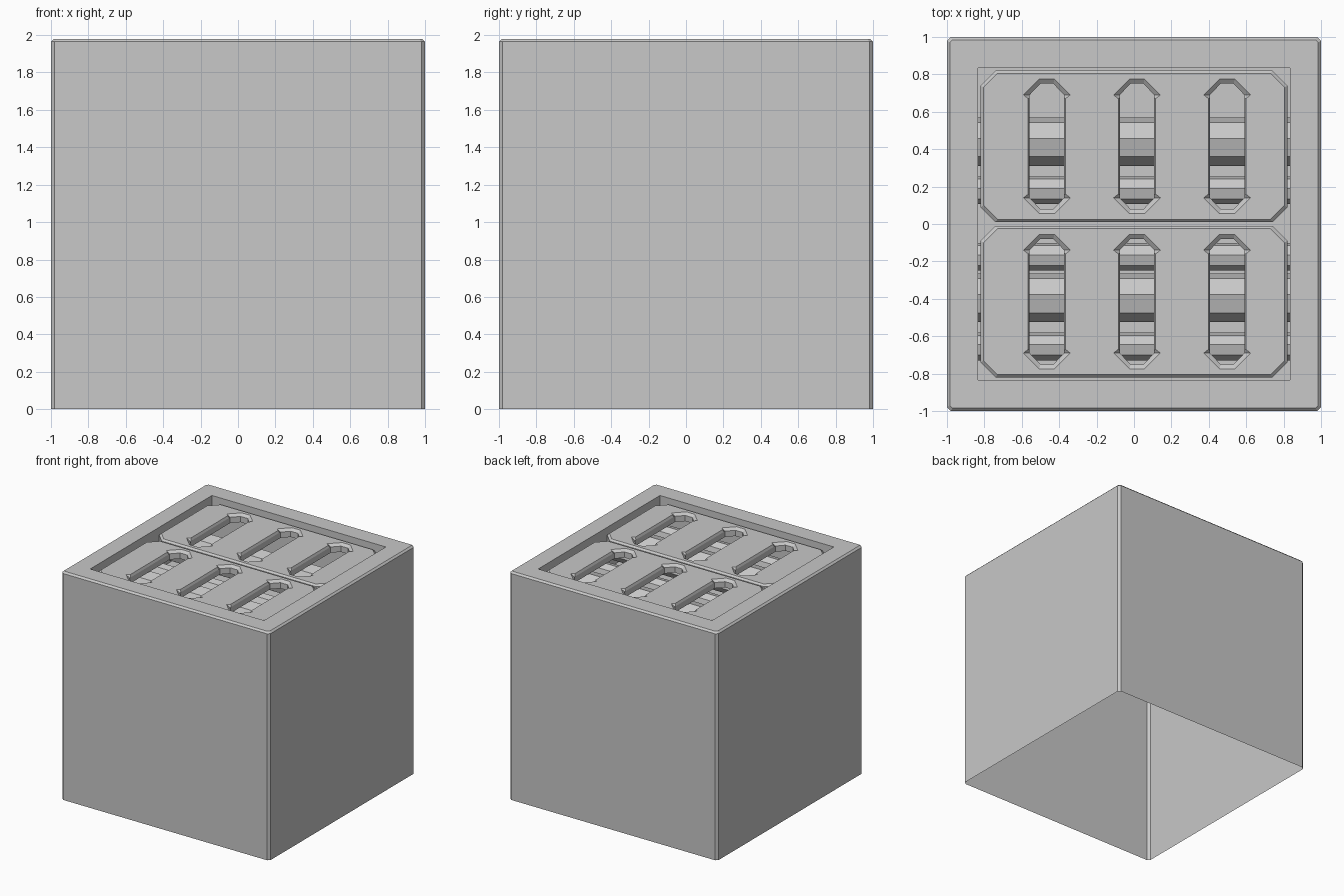
import bpy, bmesh, math

cube = bpy.data.objects.get("Cube")
if cube:
    bpy.data.objects.remove(cube, do_unlink=True)

grey = bpy.data.materials.new("light_grey")
grey.use_nodes = True
tone = (0.58, 0.58, 0.58, 1)
grey.diffuse_color = tone
grey.node_tree.nodes["Principled BSDF"].inputs["Base Color"].default_value = tone


def finish(name, bm):
    bmesh.ops.remove_doubles(bm, verts=bm.verts, dist=1e-5)
    mesh = bpy.data.meshes.new(name)
    bm.to_mesh(mesh)
    bm.free()
    mesh.materials.append(grey)
    obj = bpy.data.objects.new(name, mesh)
    bpy.context.collection.objects.link(obj)
    return obj


def loft(bm, rings, cap_start=False, cap_end=False):
    """Skin a stack of equal rings, each a list of 3D points."""
    rows = [[bm.verts.new(p) for p in ring] for ring in rings]
    n = len(rows[0])
    for a, b in zip(rows, rows[1:]):
        for i in range(n):
            j = (i + 1) % n
            bm.faces.new((a[i], a[j], b[j], b[i]))
    if cap_start:
        bm.faces.new(rows[0][::-1])
    if cap_end:
        bm.faces.new(rows[-1])


def mirrored_ring(quarter, z, cx=0, cy=0):
    """Mirror a quarter outline (side to end) into a full ring."""
    back = quarter[::-1]
    pts = (quarter + [(-x, y) for x, y in back]
           + [(-x, -y) for x, y in quarter] + [(x, -y) for x, y in back])
    return [(cx + x, cy + y, z) for x, y in pts]


def chamfered(hx, hy, c, z, cy=0):
    return mirrored_ring([(hx, hy - c), (hx - c, hy)], z, 0, cy)


TOP = 1.98
TRAY = 0.835
FLOOR = 1.62
PLATE_TOP = 1.94
PLATE_BOTTOM = 1.87

# Open-bottomed housing with chamfered edges and a square top rim
bm = bmesh.new()
loft(bm, [chamfered(1, 1, 0.02, 0),
          chamfered(1, 1, 0.02, TOP - 0.015),
          chamfered(0.985, 0.985, 0.015, TOP),
          chamfered(TRAY, TRAY, 0, TOP)])
finish("housing", bm)

# Sunken tray below the rim
bm = bmesh.new()
corners = [(TRAY, TRAY), (-TRAY, TRAY), (-TRAY, -TRAY), (TRAY, -TRAY)]
loft(bm, [[(x, y, z) for x, y in corners] for z in (TOP, FLOOR)], cap_end=True)
finish("tray", bm)

# Slotted cover plates
slot_inner = [(0.092, 0.26), (0.092, 0.275), (0.035, 0.335)]
slot_flare = [(0.1, 0.255), (0.125, 0.275), (0.04, 0.36)]
for name, cy in (("front_plate", -0.415), ("back_plate", 0.415)):
    bm = bmesh.new()
    loft(bm, [chamfered(0.82, 0.405, 0.08, PLATE_BOTTOM, cy),
              chamfered(0.82, 0.405, 0.08, PLATE_TOP - 0.015, cy),
              chamfered(0.805, 0.39, 0.075, PLATE_TOP, cy)], True, True)
    plate = finish(name, bm)

    bm = bmesh.new()
    for cx in (-0.466, 0.016, 0.498):
        loft(bm, [mirrored_ring(outline, z, cx, cy) for outline, z in (
            (slot_inner, PLATE_BOTTOM - 0.02), (slot_inner, PLATE_TOP - 0.02),
            (slot_flare, PLATE_TOP), (slot_flare, PLATE_TOP + 0.02))], True, True)
    cutter = finish("slot_cutter", bm)
    cutter.hide_render = True

    cut = plate.modifiers.new("slots", "BOOLEAN")
    cut.operation = "DIFFERENCE"
    cut.solver = "EXACT"
    cut.object = cutter
    bpy.context.view_layer.objects.active = plate
    bpy.ops.object.modifier_apply(modifier=cut.name)
    bpy.data.objects.remove(cutter, do_unlink=True)

# Eight-sided pipes running across the tray
pipes = [("large_pipe", 0.131, 1.725, (0.44, -0.395)),
         ("small_pipe", 0.075, 1.76, (0.18, -0.175, -0.655))]
for name, radius, z, places in pipes:
    for number, y in enumerate(places, 1):
        bm = bmesh.new()
        angles = [math.radians(37.5 + 45 * i) for i in range(8)]
        loft(bm, [[(x, y + radius * math.cos(a), z + radius * math.sin(a))
                   for a in angles] for x in (-TRAY, TRAY)], True, True)
        finish(f"{name}_{number}", bm)
